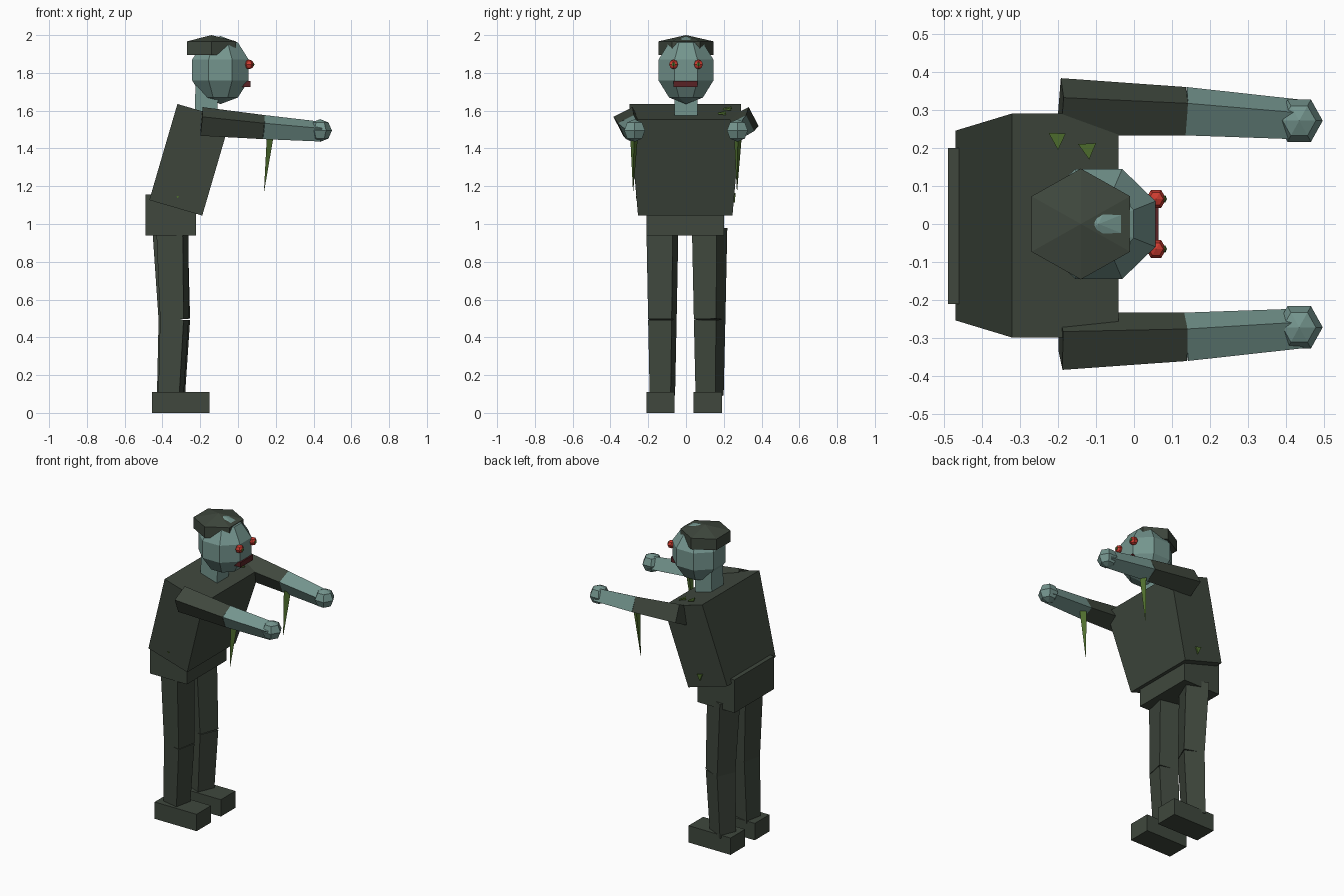
import bpy, bmesh, math
from mathutils import Vector

cube = bpy.data.objects.get("Cube")
if cube:
    bpy.data.objects.remove(cube, do_unlink=True)


def material(name, rgb):
    m = bpy.data.materials.new(name)
    m.use_nodes = True
    m.diffuse_color = (*rgb, 1)
    bsdf = next(n for n in m.node_tree.nodes if n.type == 'BSDF_PRINCIPLED')
    bsdf.inputs["Base Color"].default_value = (*rgb, 1)
    return m


CLOTH = material("dark cloth", (0.050, 0.064, 0.047))
SKIN = material("pale skin", (0.175, 0.30, 0.27))
RED = material("eye red", (0.62, 0.045, 0.03))
MOUTH = material("mouth red", (0.10, 0.016, 0.018))
GREEN = material("slime green", (0.085, 0.17, 0.03))


def finish(name, bm, mat):
    bmesh.ops.recalc_face_normals(bm, faces=bm.faces[:])
    me = bpy.data.meshes.new(name)
    bm.to_mesh(me)
    bm.free()
    me.materials.append(mat)
    ob = bpy.data.objects.new(name, me)
    bpy.context.scene.collection.objects.link(ob)
    return ob


def box(name, lo, hi, mat):
    bm = bmesh.new()
    bmesh.ops.create_cube(bm, size=1)
    lo, hi = Vector(lo), Vector(hi)
    for v in bm.verts:
        v.co = (lo + hi) / 2 + v.co * (hi - lo)
    return finish(name, bm, mat)


def limb(name, a, b, ra, rb, mat, ref, turn, sides=4):
    """Tapered prism running from a to b."""
    a, b = Vector(a), Vector(b)
    d = (b - a).normalized()
    u = Vector(ref)
    u = (u - d * u.dot(d)).normalized()
    w = d.cross(u)
    bm = bmesh.new()
    rings = []
    for p, r in ((a, ra), (b, rb)):
        angles = [math.radians(turn) + math.tau * i / sides for i in range(sides)]
        rings.append([bm.verts.new(p + r * (u * math.cos(t) + w * math.sin(t))) for t in angles])
        bm.faces.new(rings[-1])
    for i in range(sides):
        j = (i + 1) % sides
        bm.faces.new((rings[0][i], rings[0][j], rings[1][j], rings[1][i]))
    return finish(name, bm, mat)


def ball(name, centre, radii, seg, rings, turn, mat):
    bm = bmesh.new()
    bmesh.ops.create_uvsphere(bm, u_segments=seg, v_segments=rings, radius=1)
    c, s = math.cos(math.radians(turn)), math.sin(math.radians(turn))
    for v in bm.verts:
        x, y, z = v.co
        v.co = Vector(centre) + Vector((x * c - y * s, x * s + y * c, z)) * Vector(radii)
    return finish(name, bm, mat)


def shard(name, points, thick, mat):
    """Thin triangular plate with thickness along the given vector."""
    bm = bmesh.new()
    t = Vector(thick) / 2
    top = [bm.verts.new(Vector(p) + t) for p in points]
    low = [bm.verts.new(Vector(p) - t) for p in points]
    bm.faces.new(top)
    bm.faces.new(low)
    for i in range(3):
        j = (i + 1) % 3
        bm.faces.new((top[i], top[j], low[j], low[i]))
    return finish(name, bm, mat)


# Leaning torso, wider at the shoulders
bm = bmesh.new()
bmesh.ops.create_cube(bm, size=1)
lean = math.radians(16.3)
for v in bm.verts:
    half = 0.295 if v.co.z > 0 else 0.25
    x, z = v.co.x * 0.292, v.co.z * 0.53
    v.co = (-0.255 + x * math.cos(lean) + z * math.sin(lean),
            -0.004 + math.copysign(half, v.co.y),
            1.34 - x * math.sin(lean) + z * math.cos(lean))
finish("torso", bm, CLOTH)
box("hips", (-0.49, -0.21, 0.94), (-0.222, 0.2, 1.155), CLOTH)

# Legs and feet
for side, y, turn, x in (("left", 0.125, 23, -0.36), ("right", -0.125, 12, -0.348)):
    knee, rot = (-0.337, y, 0.495), 45 - turn
    limb(side + "_thigh", knee, (x, y, 0.98), 0.09, 0.101, CLOTH, (1, 0, 0), rot)
    limb(side + "_shin", (-0.355, y, 0.09), knee, 0.08, 0.09, CLOTH, (1, 0, 0), rot)
    mid = y - 0.01
    box(side + "_foot", (-0.455, mid - 0.075, 0), (-0.152, mid + 0.075, 0.11), CLOTH)

# Outstretched arms, hands and hanging slime
for side, s in (("left", 1), ("right", -1)):
    shoulder, elbow = (-0.193, s * 0.308, 1.543), (0.136, s * 0.297, 1.513)
    wrist = (0.44, s * 0.275, 1.489)
    limb(side + "_upper_arm", shoulder, elbow, 0.08, 0.067, CLOTH, (0, 1, 0), 72)
    limb(side + "_forearm", elbow, wrist, 0.067, 0.055, SKIN, (0, 1, 0), 72)
    ball(side + "_hand", (0.435, s * 0.272, 1.495), (0.062, 0.064, 0.06), 6, 4, 30, SKIN)
    y = s * 0.275
    limb(side + "_slime_drip", (0.165, y, 1.47), (0.138, y - 0.005, 1.175), 0.024, 0.001,
         GREEN, (1, 0, 0), 0, 3)

# Neck and faceted head
limb("neck", (-0.17, 0, 1.55), (-0.165, 0, 1.73), 0.085, 0.085, SKIN, (1, 0, 0), 45)
ball("head", (-0.093, 0, 1.815), (0.17, 0.165, 0.18), 8, 5, 22.5, SKIN)

# Six-sided cap with a low peak
bm = bmesh.new()
peak = bm.verts.new((-0.14, 0, 2.0))
rings = [[bm.verts.new((-0.14 + 0.15 * math.cos(t), 0.146 * math.sin(t), z))
          for t in (math.radians(30 + 60 * i) for i in range(6))] for z in (1.895, 1.967)]
bm.faces.new(rings[0])
for i in range(6):
    j = (i + 1) % 6
    bm.faces.new((rings[0][i], rings[0][j], rings[1][j], rings[1][i]))
    bm.faces.new((rings[1][i], rings[1][j], peak))
finish("cap", bm, CLOTH)

# Face
for side, s in (("left", 1), ("right", -1)):
    y = s * 0.066
    ball(side + "_eye", (0.058, y, 1.845), (0.027, 0.027, 0.026), 6, 4, 30, RED)
    ball(side + "_pupil", (0.078, y, 1.845), (0.009, 0.011, 0.011), 6, 4, 30, GREEN)
box("mouth", (0.02, -0.066, 1.725), (0.065, 0.062, 1.758), MOUTH)

# Slime patches on the shoulder and flanks
slope = math.tan(lean)
for name, tri in (("shoulder_patch_rear", ((-0.225, 0.24), (-0.18, 0.238), (-0.2, 0.195))),
                  ("shoulder_patch_front", ((-0.147, 0.21), (-0.1, 0.213), (-0.118, 0.17)))):
    shard(name, [(x, y, 1.645 - (x + 0.32) * slope) for x, y in tri], (0, 0, 0.009), GREEN)
shard("left_flank_patch", ((-0.3, 0.258, 1.165), (-0.26, 0.257, 1.155), (-0.28, 0.254, 1.115)),
      (0, 0.009, 0), GREEN)
shard("right_flank_patch", ((-0.325, -0.262, 1.147), (-0.313, -0.262, 1.147), (-0.32, -0.261, 1.135)),
      (0, 0.006, 0), GREEN)
